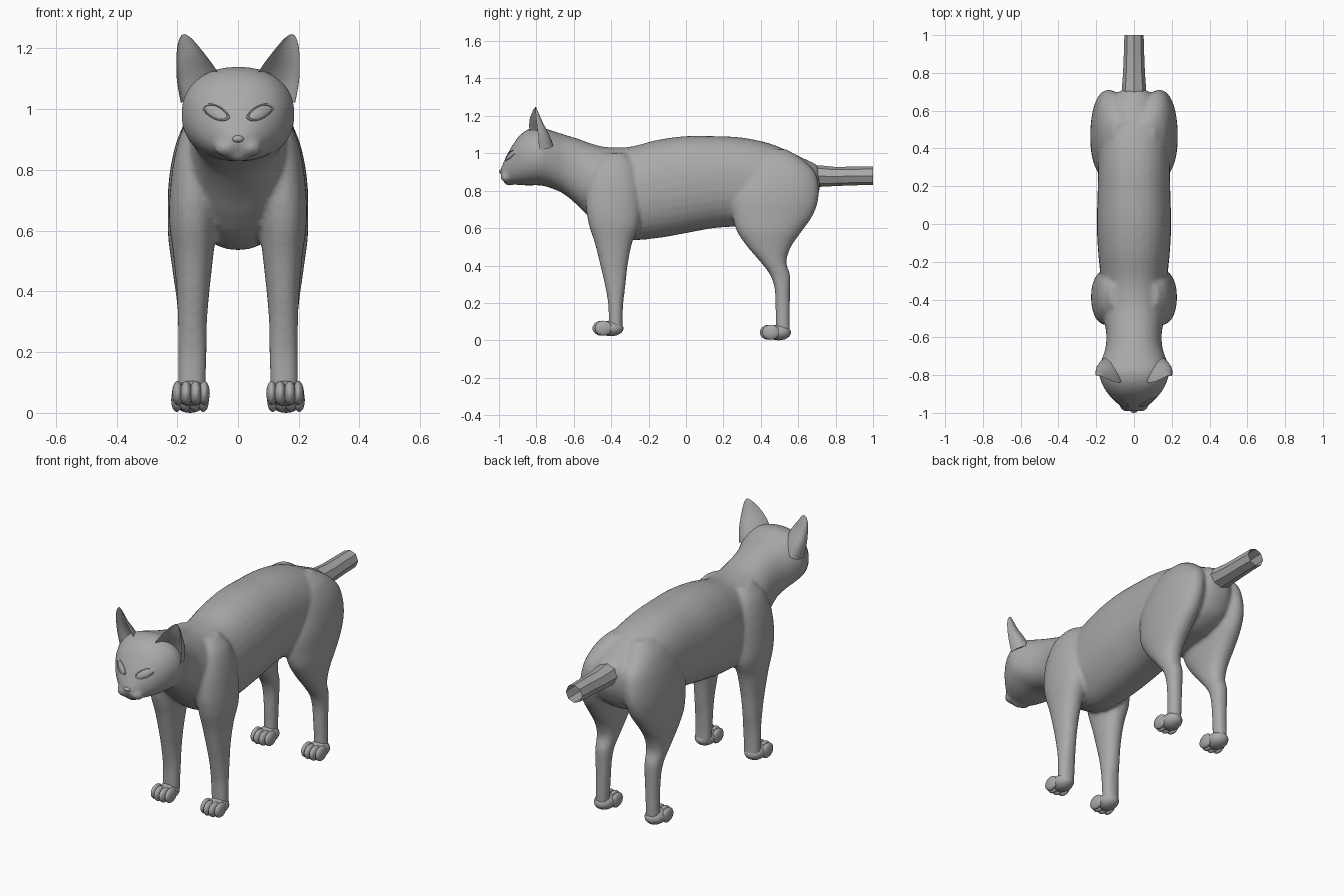
import bpy, bmesh, math
from mathutils import Vector, Matrix

if "Cube" in bpy.data.objects:
    bpy.data.objects.remove(bpy.data.objects["Cube"])

fur = bpy.data.materials.new("grey_fur")
fur.diffuse_color = (0.4, 0.4, 0.4, 1)
fur.use_nodes = True
fur.node_tree.nodes["Principled BSDF"].inputs["Base Color"].default_value = fur.diffuse_color


def spline(rows, steps=5):
    """Catmull-Rom resampling of rows of numbers."""
    out = []
    for i in range(len(rows) - 1):
        a, b, c, d = (rows[min(max(i + k, 0), len(rows) - 1)] for k in (-1, 0, 1, 2))
        for j in range(steps):
            t = j / steps
            out.append([0.5 * (2 * q + (r - p) * t + (2 * p - 5 * q + 4 * r - s) * t * t
                               + (3 * q - p - 3 * r + s) * t ** 3)
                        for p, q, r, s in zip(a, b, c, d)])
    return out + [list(rows[-1])]


def loft(bm, rings, caps=True):
    loops = [[bm.verts.new(p) for p in ring] for ring in rings]
    n = len(loops[0])
    for a, b in zip(loops, loops[1:]):
        for i in range(n):
            bm.faces.new((a[i], a[(i + 1) % n], b[(i + 1) % n], b[i]))
    if caps:
        bm.faces.new(loops[0])
        bm.faces.new(loops[-1])


def oval(rx, ry, n=32, power=2.2):
    pts = []
    for i in range(n):
        c, s = math.cos(2 * math.pi * i / n), math.sin(2 * math.pi * i / n)
        e = 2 / power
        pts.append((math.copysign(abs(c) ** e, c) * rx, math.copysign(abs(s) ** e, s) * ry))
    return pts


def ball(bm, centre, radii):
    bmesh.ops.create_uvsphere(bm, u_segments=20, v_segments=12, radius=1,
                              matrix=Matrix.Translation(centre) @ Matrix.Diagonal((*radii, 1)))


def finish(name, bm, angle=60):
    bmesh.ops.recalc_face_normals(bm, faces=bm.faces)
    mesh = bpy.data.meshes.new(name)
    bm.to_mesh(mesh)
    bm.free()
    mesh.materials.append(fur)
    ob = bpy.data.objects.new(name, mesh)
    bpy.context.collection.objects.link(ob)
    bpy.ops.object.select_all(action='DESELECT')
    ob.select_set(True)
    bpy.context.view_layer.objects.active = ob
    bpy.ops.object.shade_smooth_by_angle(angle=math.radians(angle))
    return ob


# Head, neck and torso: y, top z, bottom z, half width
TRUNK = [(-.992, .915, .885, .02), (-.982, .937, .868, .045), (-.96, .985, .845, .076),
         (-.93, 1.04, .835, .11), (-.89, 1.095, .83, .145), (-.84, 1.13, .828, .172),
         (-.78, 1.14, .828, .187), (-.72, 1.122, .813, .172), (-.65, 1.1, .78, .15),
         (-.57, 1.075, .712, .148), (-.5, 1.05, .64, .162), (-.42, 1.033, .575, .17),
         (-.3, 1.035, .537, .175), (-.15, 1.072, .547, .19), (0, 1.092, .573, .197),
         (.15, 1.092, .6, .193), (.3, 1.084, .61, .19), (.45, 1.052, .62, .185),
         (.55, 1.01, .63, .165), (.65, .963, .68, .13), (.7, .937, .76, .08),
         (.716, .9, .82, .04)]
# Legs: z, x, y, half width, half depth
FRONT_LEG = [(.05, .153, -.375, .045, .038), (.11, .152, -.376, .046, .037),
             (.2, .15, -.376, .047, .041), (.3, .15, -.379, .048, .056),
             (.4, .148, -.385, .054, .073), (.52, .147, -.388, .066, .1),
             (.62, .148, -.385, .078, .135), (.72, .145, -.39, .08, .145),
             (.84, .13, -.39, .08, .14), (.94, .11, -.385, .07, .11), (1.0, .09, -.38, .04, .06)]
HIND_LEG = [(.04, .157, .517, .037, .038), (.11, .156, .518, .036, .038), (.2, .154, .517, .038, .039),
            (.28, .154, .515, .042, .042), (.35, .154, .503, .046, .054), (.42, .154, .467, .055, .07),
            (.5, .154, .445, .066, .117), (.58, .152, .445, .078, .172), (.66, .146, .462, .085, .212),
            (.74, .14, .475, .09, .23), (.82, .13, .49, .09, .22), (.9, .115, .5, .085, .19),
            (.97, .095, .49, .07, .13), (1.02, .07, .48, .04, .06)]

# Body: trunk, legs and muzzle blended into one skin
bm = bmesh.new()
loft(bm, [[(u, y, (t + b) / 2 + v) for u, v in oval(w, (t - b) / 2)]
          for y, t, b, w in spline(TRUNK)])
for s in (1, -1):
    for leg in (FRONT_LEG, HIND_LEG):
        loft(bm, [[(s * (x + u), y + v, z) for u, v in oval(rx, ry)]
                  for z, x, y, rx, ry in spline(leg)])
    ball(bm, (s * .037, -.957, .874), (.042, .036, .031))
ball(bm, (0, -.945, .851), (.045, .03, .024))
body = finish("body", bm)
skin = body.modifiers.new("blend", 'REMESH')
skin.mode = 'VOXEL'
skin.voxel_size = .01
skin.use_smooth_shade = True
relax = body.modifiers.new("relax", 'SMOOTH')
relax.factor = .5
relax.iterations = 8

# Nose
bm = bmesh.new()
ball(bm, (0, -.979, .902), (.023, .021, .014))
finish("nose", bm)

# Tail: an open eight-sided tube
bm = bmesh.new()
loft(bm, [[(u, y, z + v) for u, v in oval(w, h, 8, 2)]
          for y, z, w, h in ((.66, .88, .066, .058), (.72, .878, .064, .057), (.8, .876, .058, .051),
                             (.9, .879, .054, .05), (1.0, .88, .051, .05))], caps=False)
finish("tail", bm, 30)

# Ears: crescent sections, front edges and backward bulge
EAR = [(.045, -.83, 1.08, .187, -.785, 1.02, .095), (.075, -.838, 1.135, .2, -.79, 1.09, .075),
       (.112, -.835, 1.185, .203, -.797, 1.15, .048), (.148, -.818, 1.228, .2, -.803, 1.205, .022),
       (.168, -.808, 1.244, .192, -.804, 1.234, .008), (.177, -.805, 1.247, .185, -.804, 1.244, .003)]
for s, side in ((1, "left"), (-1, "right")):
    bm = bmesh.new()
    rings = []
    for ax, ay, az, bx, by, bz, bulge in spline(EAR, 4):
        a, b = Vector((ax, ay, az)), Vector((bx, by, bz))
        ring = []
        for i in range(24):
            ang = 2 * math.pi * i / 24
            depth = bulge * math.sin(ang) if i <= 12 else -.72 * bulge * math.sin(ang)
            p = (a + b) / 2 + (a - b) / 2 * math.cos(ang) + Vector((.15, 1, 0)) * depth
            if i > 12:
                p.y -= .0015 * math.sin(-ang)
            ring.append((s * p.x, p.y, p.z))
        rings.append(ring)
    loft(bm, rings)
    finish(side + "_ear", bm, 50)

# Paws: a pad with four toes
for s, side in ((1, "left"), (-1, "right")):
    for name, x, y, floor in (("front", .155, -.375, .022), ("hind", .158, .52, .0)):
        bm = bmesh.new()
        ball(bm, (s * x, y - .025, floor + .042), (.054, .066, .042))
        for dx, dy, r in ((-.044, .012, .018), (-.016, 0, .02), (.016, 0, .02), (.044, .012, .018)):
            ball(bm, (s * (x + dx), y - .078 + dy, floor + .043), (r, .047, .04))
        finish(f"{side}_{name}_paw", bm)

# Eyes: almond lids and a shallow eyeball laid on the face
bpy.context.view_layer.update()
face = body.evaluated_get(bpy.context.evaluated_depsgraph_get())
for s, side in ((1, "left"), (-1, "right")):
    bm = bmesh.new()
    rings = []
    for scale, lift in ((1.25, -.004), (1.12, .004), (1.0, .004), (.93, -.0005), (.6, .003), (.05, .004)):
        ring = []
        for i in range(28):
            ang = 2 * math.pi * i / 28
            u, v = math.cos(ang), math.sin(ang)
            x = s * (.073 + .039 * u * scale)
            z = .99 + scale * (.021 * v * abs(v) ** .3 + .014 * u)
            hit, loc, _, _ = face.ray_cast(Vector((x, -2, z)), Vector((0, 1, 0)))
            ring.append((x, (loc.y if hit else -.93) - lift, z))
        rings.append(ring)
    loft(bm, rings)
    finish(side + "_eye", bm, 40)
